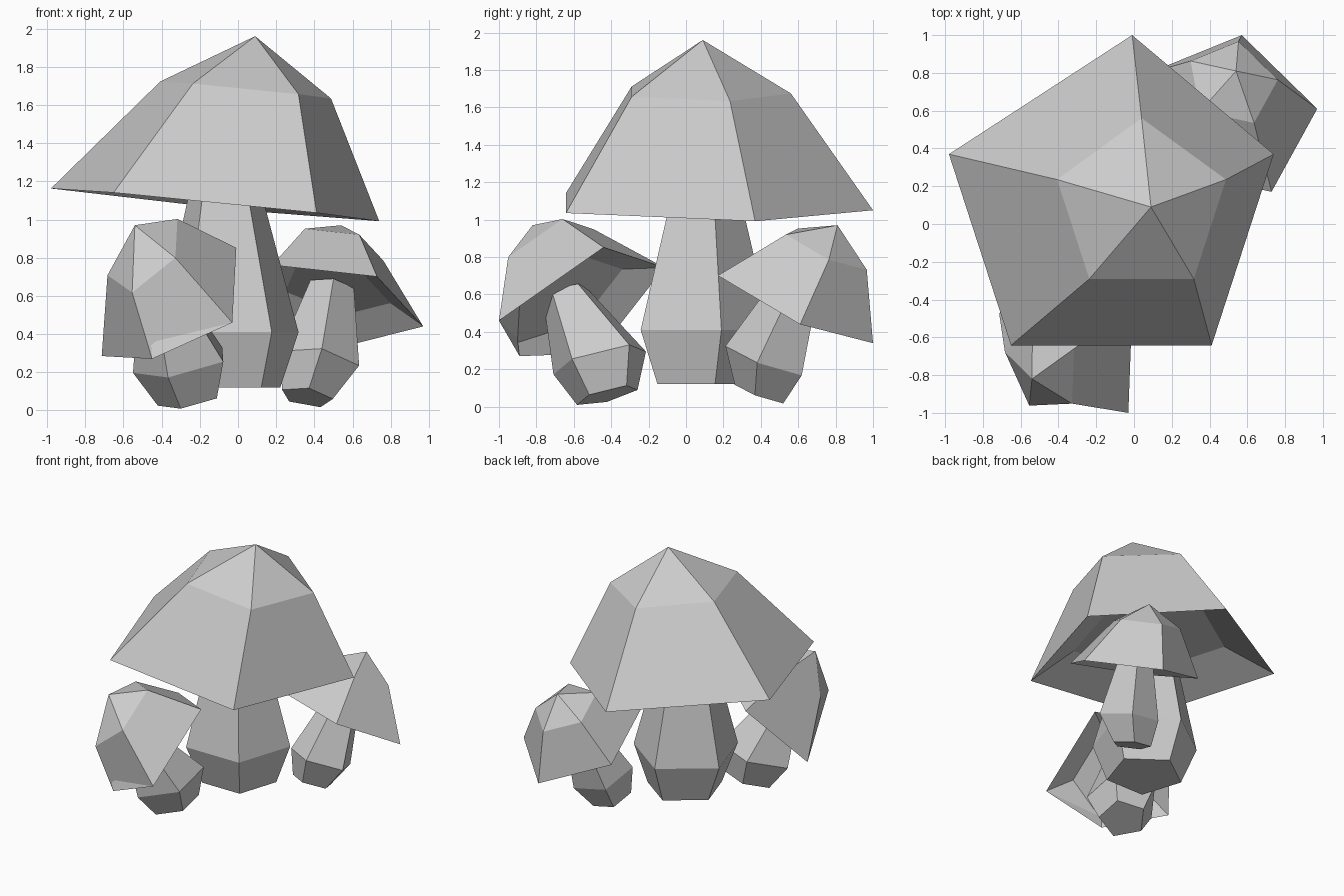
import bpy, bmesh, math
from mathutils import Vector

cube = bpy.data.objects.get("Cube")
if cube:
    bpy.data.objects.remove(cube, do_unlink=True)

SIDES = 5
grey = bpy.data.materials.new("plain_grey")
grey.use_nodes = True
colour = (0.6, 0.6, 0.6, 1)
grey.diffuse_color = colour
grey.node_tree.nodes["Principled BSDF"].inputs["Base Color"].default_value = colour


def ring(centre, u, v, size=1.0):
    """Five corners around a centre, spanned by two axes."""
    turns = [k * math.tau / SIDES for k in range(SIDES)]
    return [Vector(centre) + size * (math.cos(t) * u + math.sin(t) * v) for t in turns]


def loft(name, rings, tip=None):
    """Join rings from bottom to top, close the bottom, close or point the top."""
    bm = bmesh.new()
    loops = [[bm.verts.new(p) for p in r] for r in rings]
    bm.faces.new(loops[0][::-1])
    for low, high in zip(loops, loops[1:]):
        for i in range(SIDES):
            j = (i + 1) % SIDES
            bm.faces.new((low[i], low[j], high[j], high[i]))
    if tip:
        top = bm.verts.new(tip)
        for i in range(SIDES):
            bm.faces.new((loops[-1][i], loops[-1][(i + 1) % SIDES], top))
    else:
        bm.faces.new(loops[-1])
    bmesh.ops.recalc_face_normals(bm, faces=bm.faces[:])
    mesh = bpy.data.meshes.new(name)
    bm.to_mesh(mesh)
    bm.free()
    mesh.materials.append(grey)
    obj = bpy.data.objects.new(name, mesh)
    bpy.context.collection.objects.link(obj)


def cap(name, rim, u, v, shoulder, tip, moved=None):
    """Hollowed cap: recessed underside, rim, shoulder and tip."""
    u, v, rim, shoulder = Vector(u), Vector(v), Vector(rim), Vector(shoulder)
    edge = ring(rim, u, v)
    for corner, place in (moved or {}).items():
        edge[corner] = Vector(place)
    hollow = ring(rim.lerp(shoulder, 0.27), u, v, 0.62)
    loft(name, [hollow, edge, ring(shoulder, u, v, 0.52)], tip)


def stem(name, spin, slope, sections):
    """Bulging stem; slope leans each section by its rise along x and y."""
    def axis(a):
        x, y = math.cos(a), math.sin(a)
        return Vector((x, y, slope[0] * x + slope[1] * y))
    a = math.radians(spin)
    u, v = axis(a), axis(a + math.pi / 2)
    loft(name, [ring(c, u, v, r) for c, r in sections])


# Large mushroom
cap("large_cap", (-0.12, 0.09, 1.08), (0, 0.905, -0.01), (-0.904, 0, 0.09),
    (0.04, 0.09, 1.68), (0.09, 0.09, 1.96), {0: (-0.01, 1.0, 1.05)})
stem("large_stem", 90, (0, 0),
     [((-0.04, 0.07, 0.12), 0.275), ((-0.05, 0.07, 0.41), 0.386),
      ((-0.07, 0.09, 1.29), 0.16)])

# Small front mushroom, leaning outwards
cap("front_cap", (-0.33, -0.61, 0.49), (0.30, -0.39, -0.03), (0.24, 0.305, 0.39),
    (-0.484, -0.748, 0.815), (-0.54, -0.82, 0.97), {4: (-0.45, -0.89, 0.27)})
stem("front_stem", -35, (0.2, 0.25),
     [((-0.25, -0.42, 0.06), 0.17), ((-0.29, -0.46, 0.25), 0.26),
      ((-0.40, -0.65, 0.62), 0.12)])

# Small back mushroom, leaning outwards
cap("back_cap", (0.506, 0.574, 0.556), (0.464, 0.036, -0.116), (-0.083, 0.436, -0.19),
    (0.52, 0.745, 0.845), (0.54, 0.81, 0.97))
stem("back_stem", -85, (-0.15, -0.35),
     [((0.36, 0.40, 0.07), 0.14), ((0.42, 0.43, 0.25), 0.22),
      ((0.49, 0.60, 0.65), 0.12)])
